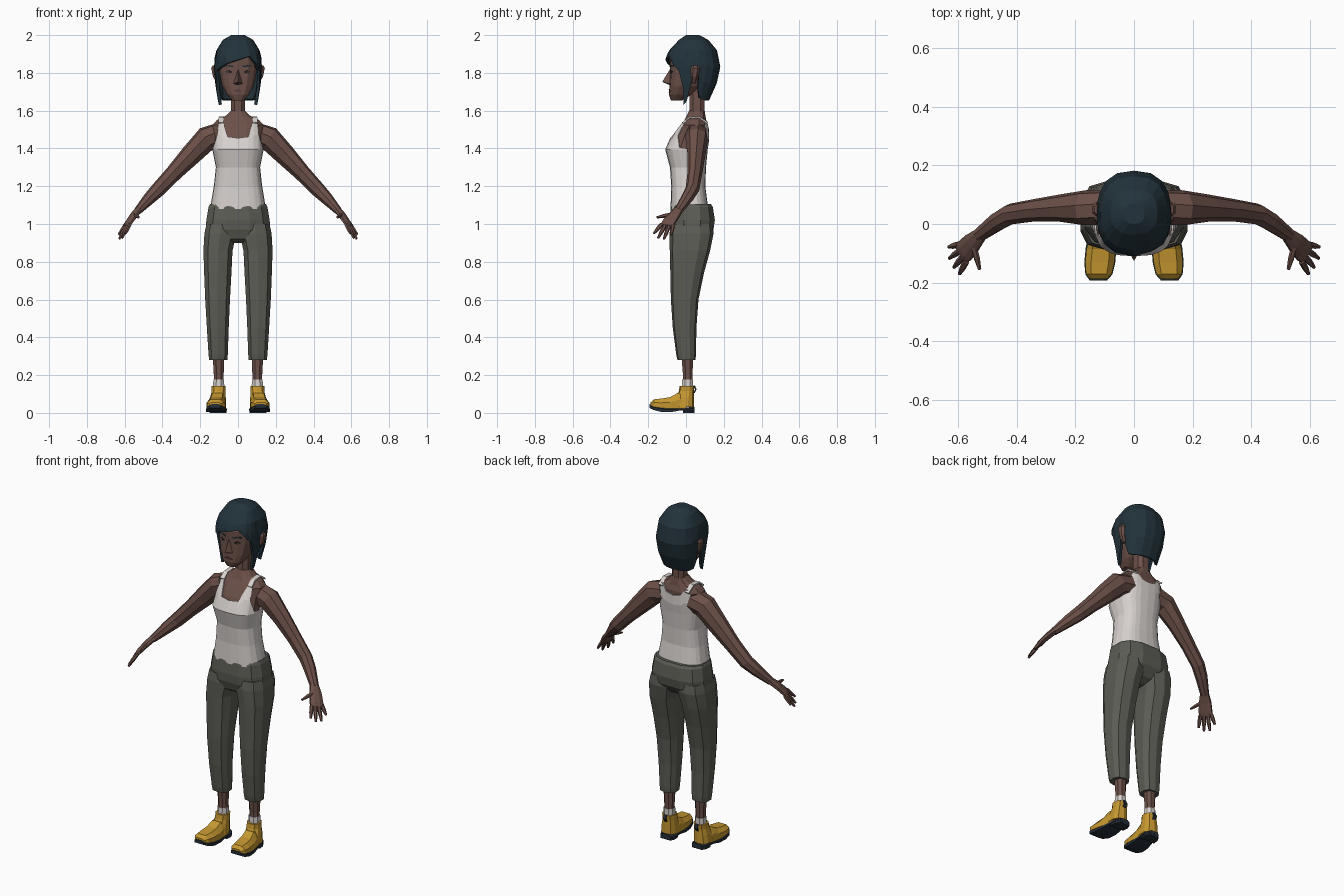
import bpy, bmesh
from math import sin, cos, radians, copysign, pi
from mathutils import Vector
from mathutils.bvhtree import BVHTree

cube = bpy.data.objects.get("Cube")
if cube:
    bpy.data.objects.remove(cube)


def material(name, rgb):
    m = bpy.data.materials.new(name)
    m.use_nodes = True
    m.diffuse_color = (*rgb, 1)
    m.node_tree.nodes["Principled BSDF"].inputs["Base Color"].default_value = (*rgb, 1)
    return m


skin = material("brown skin", (.15, .08, .066))
hair_mat = material("dark blue hair", (.016, .032, .043))
cloth = material("off white cotton", (.68, .64, .62))
trouser = material("grey green cloth", (.105, .108, .09))
leather = material("yellow leather", (.56, .31, .03))
rubber = material("dark rubber", (.018, .028, .04))
ink = material("eye black", (.012, .01, .01))
lip = material("dark lip", (.1, .045, .04))


def finish(name, bm, mat):
    bmesh.ops.recalc_face_normals(bm, faces=bm.faces)
    me = bpy.data.meshes.new(name)
    bm.to_mesh(me)
    bm.free()
    me.materials.append(mat)
    ob = bpy.data.objects.new(name, me)
    bpy.context.collection.objects.link(ob)
    return ob


def skinned(name, rings, mat, caps=(True, True)):
    """Bridge closed rings of points into one surface."""
    bm = bmesh.new()
    loops = [[bm.verts.new(p) for p in r] for r in rings]
    n = len(loops[0])
    for a, b in zip(loops, loops[1:]):
        for i in range(n):
            j = (i + 1) % n
            bm.faces.new((a[i], a[j], b[j], b[i]))
    for loop, wanted in zip((loops[0], loops[-1]), caps):
        if wanted:
            bm.faces.new(loop)
    return finish(name, bm, mat)


def power(v, p):
    return copysign(abs(v) ** p, v)


def level_point(row, a, p, s=1):
    """Point on a level outline: half width, front y, back y, centre x."""
    z, w, yf, yb = row[:4]
    cx = row[4] if len(row) > 4 else 0
    return (s * (cx + w * power(cos(a), p)),
            (yf + yb) / 2 + (yb - yf) / 2 * power(sin(a), p), z)


def levels(name, rows, mat, n=10, p=.8, s=1):
    angles = [2 * pi * (i + .5) / n for i in range(n)]
    return skinned(name, [[level_point(r, a, p, s) for a in angles] for r in rows], mat)


def sample(profile, z):
    """Interpolate a profile, listed by rising z."""
    z = min(max(z, profile[0][0]), profile[-1][0])
    for a, b in zip(profile, profile[1:]):
        if z <= b[0]:
            t = (z - a[0]) / (b[0] - a[0])
            return [u + (v - u) * t for u, v in zip(a, b)]


def shell(name, profile, fixed, columns, steps, p, mat, cap, thick):
    """Garment or hair with a separate edge height for each column."""
    rings = [[level_point(sample(profile, z), radians(a), p) for a, _ in columns] for z in fixed]
    for k in range(1, steps + 1):
        ring = []
        for a, end in columns:
            z = fixed[-1] + (end - fixed[-1]) * k / steps
            ring.append(level_point(sample(profile, z), radians(a), p))
        rings.append(ring)
    ob = skinned(name, rings, mat, (cap, False))
    mod = ob.modifiers.new("thickness", "SOLIDIFY")
    mod.thickness = thick
    mod.offset = -1
    return ob


def both_sides(half):
    """Complete columns running from front centre to back centre."""
    return half + [(180 - a, z) for a, z in reversed(half[1:-1])]


def tube(name, path, mat, n=8, s=1, hint=(.4, .9, 0)):
    """Limb through (x, y, z, half width, half thickness)."""
    pts = [Vector(q[:3]) for q in path]
    rings = []
    for i, q in enumerate(path):
        t = (pts[min(i + 1, len(pts) - 1)] - pts[max(i - 1, 0)]).normalized()
        h = Vector(hint)
        u = (h - t * h.dot(t)).normalized()
        v = t.cross(u)
        ring = []
        for k in range(n):
            a = 2 * pi * (k + .5) / n
            c = pts[i] + u * q[3] * cos(a) + v * q[4] * sin(a)
            ring.append((s * c.x, c.y, c.z))
        rings.append(ring)
    return skinned(name, rings, mat)


# Head, neck and upper body
head = levels("head", [(1.655, .032, -.08, -.02), (1.685, .06, -.09, .03), (1.73, .085, -.088, .08),
                       (1.8, .1, -.085, .12), (1.87, .102, -.085, .13), (1.95, .07, -.04, .1)],
              skin, 14, .75)
levels("neck", [(1.55, .055, .0, .11), (1.6, .04, .015, .1), (1.72, .04, .015, .1)], skin, 8)
levels("upper_body", [(1.36, .11, -.08, .1), (1.4, .128, -.098, .106), (1.47, .125, -.068, .116),
                      (1.525, .14, -.03, .117), (1.55, .115, -.01, .108),
                      (1.57, .07, .0, .105), (1.6, .038, .015, .1)], skin, 12, .8)

# Nose
bm = bmesh.new()
base = [bm.verts.new(v) for v in ((0, -.085, 1.82), (-.026, -.08, 1.742), (0, -.085, 1.735), (.026, -.08, 1.742))]
tip = bm.verts.new((0, -.126, 1.752))
for i in range(4):
    bm.faces.new((base[i], base[(i + 1) % 4], tip))
finish("nose", bm, skin)

# Painted face plates laid on the head
tree = BVHTree.FromPolygons([v.co for v in head.data.vertices], [f.vertices[:] for f in head.data.polygons])


def plate(name, outline, mat, lift=.003):
    bm = bmesh.new()
    verts = []
    for x, z in outline:
        hit = tree.ray_cast(Vector((x, -1, z)), Vector((0, 1, 0)))[0]
        verts.append(bm.verts.new((x, hit.y - lift, z)))
    bm.faces.new(verts)
    ob = finish(name, bm, mat)
    ob.modifiers.new("thickness", "SOLIDIFY").thickness = .003


for s, side in ((1, "left"), (-1, "right")):
    plate(side + "_eye", [(s * .032, 1.803), (s * .048, 1.797), (s * .066, 1.805), (s * .05, 1.815)], ink)
    plate(side + "_brow", [(s * .022, 1.83), (s * .072, 1.834), (s * .07, 1.843), (s * .024, 1.838)], hair_mat)
plate("mouth", [(-.026, 1.705), (0, 1.697), (.026, 1.705), (0, 1.714)], lip)

# Hair: fringe, pointed side locks, ear gaps and bobbed back
hair_profile = [(1.63, .102, -.09, .11), (1.66, .108, -.095, .125), (1.735, .12, -.1, .16),
                (1.815, .126, -.108, .182), (1.87, .126, -.11, .181), (1.915, .117, -.093, .168),
                (1.975, .08, -.037, .118), (2.0, .035, .0, .07)]
half = [(-90, 1.87), (-65, 1.87), (-42, 1.845), (-26, 1.81), (-15, 1.72), (-9, 1.63), (-3, 1.65),
        (1, 1.8), (9, 1.81), (12, 1.72), (25, 1.665), (45, 1.655), (68, 1.655), (90, 1.655)]
fringe = {-65: 1.888, 245: 1.848, 222: 1.825}
columns = [(a, fringe.get(a, z)) for a, z in both_sides(half)]
shell("hair", hair_profile, [2.0, 1.975, 1.92], columns, 3, .8, hair_mat, True, .016)

# Tank top
top_profile = [(1.08, .148, -.082, .118), (1.2, .128, -.078, .102), (1.3, .117, -.085, .106),
               (1.395, .136, -.11, .115), (1.47, .13, -.077, .126), (1.55, .125, -.018, .117)]
half = [(-90, 1.455), (-72, 1.462), (-60, 1.53), (-55, 1.55), (-43, 1.55), (-36, 1.47), (-15, 1.405),
        (0, 1.4), (20, 1.41), (34, 1.46), (46, 1.53), (52, 1.548), (62, 1.548), (75, 1.51), (90, 1.5)]
shell("tank_top", top_profile, [1.08, 1.2, 1.3, 1.395], both_sides(half), 2, .75, cloth, False, .006)

# Trouser seat
levels("trouser_seat", [(.9, .05, -.04, .07), (.92, .12, -.07, .11), (.97, .176, -.087, .148),
                        (1.02, .172, -.09, .156), (1.09, .16, -.083, .145), (1.105, .152, -.078, .135)],
       trouser, 12, .75)

for s, side in ((1, "left"), (-1, "right")):
    # Ear and strap
    levels(side + "_ear", [(1.745, .008, .03, .05, .105), (1.78, .014, .025, .065, .12),
                           (1.825, .016, .025, .075, .128), (1.84, .008, .035, .065, .128)], skin, 6, 1, s)
    tube(side + "_strap", [(.09, -.018, 1.535, .02, .006), (.089, .015, 1.562, .018, .006),
                           (.088, .07, 1.566, .018, .006), (.086, .114, 1.535, .02, .006)],
         cloth, 4, s, (1, 0, 0))

    # Arm
    tube(side + "_arm", [(.09, .055, 1.475, .06, .066), (.165, .056, 1.453, .06, .066),
                         (.25, .055, 1.365, .046, .057), (.34, .047, 1.27, .038, .045),
                         (.42, .034, 1.185, .036, .04), (.465, .008, 1.14, .033, .034),
                         (.53, -.04, 1.07, .024, .021)], skin, 8, s)

    # Hand
    tube(side + "_palm", [(.522, -.034, 1.08, .024, .019), (.552, -.064, 1.045, .036, .017),
                          (.58, -.094, 1.005, .041, .014), (.59, -.102, .99, .038, .01)], skin, 8, s)
    fingers = {"index": ((.572, -.128, 1.0), (.595, -.17, .95)), "middle": ((.582, -.11, .993), (.614, -.148, .925)),
               "ring": ((.592, -.09, .99), (.629, -.117, .92)), "little": ((.598, -.07, .992), (.632, -.078, .943)),
               "thumb": ((.545, -.08, 1.05), (.526, -.155, 1.035))}
    for label, (a, b) in fingers.items():
        m = [(u + v) / 2 for u, v in zip(a, b)]
        tube(f"{side}_{label}_finger", [(*a, .011, .011), (*m, .011, .01), (*b, .006, .006)], skin, 6, s)

    # Trouser leg with turned hem
    levels(side + "_trouser_leg", [(.28, .042, -.038, .042, .105), (.28, .05, -.045, .05, .105),
                                   (.31, .053, -.052, .053, .105), (.45, .06, -.07, .055, .107),
                                   (.6, .068, -.08, .066, .108), (.74, .075, -.083, .095, .107),
                                   (.86, .08, -.086, .128, .106), (.95, .088, -.087, .146, .093),
                                   (1.0, .08, -.08, .14, .09)], trouser, 10, .75, s)

    # Shin and sock
    levels(side + "_shin", [(.12, .028, -.018, .036, .102), (.2, .028, -.018, .036, .102),
                            (.32, .034, -.028, .042, .103)], skin, 8, .9, s)
    levels(side + "_sock", [(.1, .032, -.024, .04, .102), (.178, .031, -.022, .04, .102)], cloth, 8, .9, s)

    # Boot shaft, foot, sole, heel and pull loop
    levels(side + "_boot_shaft", [(.03, .047, -.07, .043, .108), (.08, .043, -.055, .043, .106),
                                  (.115, .038, -.038, .042, .103), (.142, .039, -.034, .045, .103)],
           leather, 10, .8, s)

    def along(name, rows, mat):
        rings = []
        for y, w, z0, z1 in rows:
            cx = .106 - y * .08
            ring = [(w, z0), (w, z0 * .45 + z1 * .55), (w * .6, z1), (-w * .6, z1),
                    (-w, z0 * .45 + z1 * .55), (-w, z0)]
            rings.append([(s * (cx + x), y, z) for x, z in ring])
        return skinned(name, rings, mat)

    along(side + "_boot_foot", [(-.187, .03, .04, .056), (-.17, .044, .032, .072), (-.13, .05, .026, .076),
                                (-.085, .049, .022, .083), (-.045, .044, .022, .105), (0, .04, .022, .1)], leather)
    along(side + "_sole", [(-.192, .03, .026, .046), (-.172, .046, .015, .043), (-.13, .053, .005, .034),
                           (-.08, .052, .004, .028), (-.035, .047, .012, .028),
                           (.02, .045, .012, .03), (.046, .032, .012, .032)], rubber)
    along(side + "_heel", [(-.015, .044, 0, .02), (.02, .044, 0, .02), (.045, .032, 0, .02)], rubber)
    tube(side + "_pull_loop", [(.103, .042, .105, .012, .005), (.103, .052, .125, .012, .005),
                               (.103, .044, .145, .012, .005)], rubber, 4, s, (1, 0, 0))
